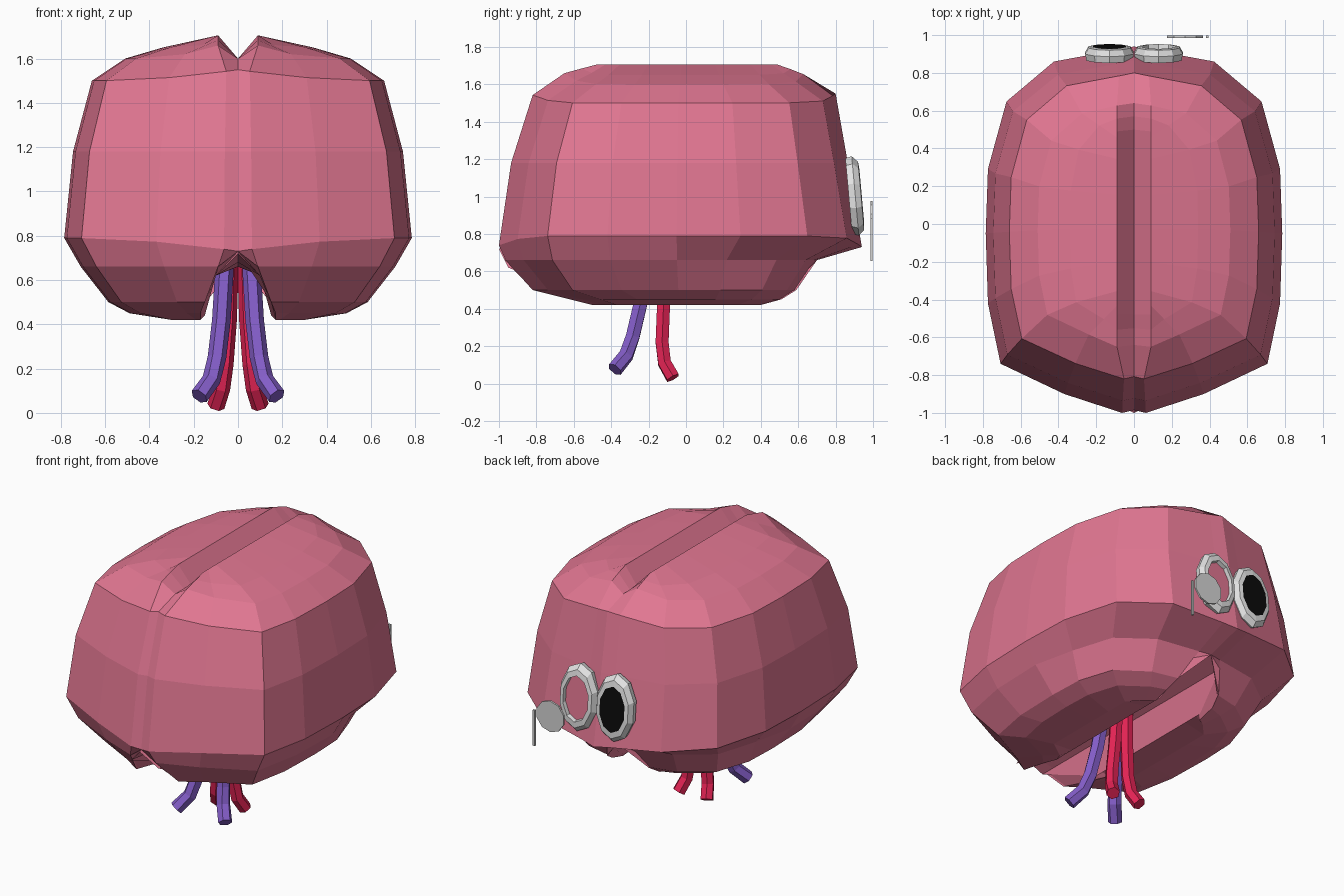
import bpy, bmesh, math
from mathutils import Vector, Matrix

if "Cube" in bpy.data.objects:
    bpy.data.objects.remove(bpy.data.objects["Cube"])


def material(name, rgb):
    m = bpy.data.materials.new(name)
    m.diffuse_color = (*rgb, 1)
    m.use_nodes = True
    m.node_tree.nodes["Principled BSDF"].inputs["Base Color"].default_value = m.diffuse_color
    return m


PINK = material("pink", (0.75, 0.182, 0.285))
PURPLE = material("purple", (0.23, 0.11, 0.58))
RED = material("red", (0.77, 0.017, 0.09))
LIGHT = material("light grey", (0.76, 0.76, 0.76))
GREY = material("mid grey", (0.66, 0.66, 0.66))
BLACK = material("black", (0.003, 0.003, 0.003))


def finish(name, bm, mats):
    bmesh.ops.recalc_face_normals(bm, faces=bm.faces)
    me = bpy.data.meshes.new(name)
    bm.to_mesh(me)
    bm.free()
    for m in mats:
        me.materials.append(m)
    ob = bpy.data.objects.new(name, me)
    bpy.context.collection.objects.link(ob)
    return ob


# Half outline of the body seen from above, front to back
PLAN = [(0, -.985), (.08, -1), (.47, -.90), (.90, -.74), (.985, -.42), (1, -.05),
        (.985, .31), (.86, .69), (.54, .915), (.12, .98), (0, 1)]

# Rows: z, half width, front, back, lift towards the middle, least x, greatest x
ROWS = [
    (1.60, .50, .48, .50, 0, 0, 0),            # bottom of top groove
    (1.705, .50, .48, .50, 0, .09, .09),       # groove lips
    (1.65, .34, .56, .57, .04, .09, 1),
    (1.60, .51, .65, .64, .07, .09, 1),
    (1.50, .66, .82, .80, .05, 0, 1),
    (1.18, .745, .935, .865, 0, 0, 1),
    (.79, .785, 1.0, .94, -.06, 0, 1),         # widest row
    (.66, .71, .965, .70, 0, .09, 1),
    (.50, .585, .82, .59, 0, .15, 1),
    (.45, .49, .62, .51, 0, .17, 1),
    (.42, .40, .50, .40, 0, .17, .30),
    (.44, .40, .52, .42, 0, .15, .15),         # channel wall
    (.62, .40, .95, .66, 0, .10, .10),
    (.66, .40, 1.0, .70, .07, 0, 0),           # channel ceiling
]

# Body: half skin, mirrored across the middle
bm = bmesh.new()
grid = []
for k, (z, w, f, b, lift, lo, hi) in enumerate(ROWS):
    row = []
    for i, (u, v) in enumerate(PLAN):
        end = i in (0, len(PLAN) - 1)
        x = min(max(u * w, lo if u < .5 else 0), hi)
        y = v * (f if v < 0 else b)
        h = z + lift * (1 - u) ** 2
        if k < 4 and end:                      # groove runs out at both ends
            x, h = 0, 1.60
        if k == 7 and v > 0:                   # overhang above the lobes at the back
            x = u * w * .93
        if k == 13 and v > 0:
            h = z
        row.append(bm.verts.new((x, y, h)))
    grid.append(row)
for a, b in zip(grid, grid[1:]):
    for i in range(len(PLAN) - 1):
        bm.faces.new((a[i], a[i + 1], b[i + 1], b[i]))
dup = bmesh.ops.duplicate(bm, geom=bm.verts[:] + bm.edges[:] + bm.faces[:])["geom"]
for v in dup:
    if isinstance(v, bmesh.types.BMVert):
        v.co.x *= -1
bmesh.ops.remove_doubles(bm, verts=bm.verts, dist=.004)
bmesh.ops.holes_fill(bm, edges=[e for e in bm.edges if e.is_boundary], sides=0)
finish("body", bm, [PINK])


# Eyes: faceted oval rims lathed from a small profile, with a flat centre
def eye(name, cx, centre, profile):
    bm = bmesh.new()
    n = 10
    rings = []
    for r, d in profile:
        ring = []
        for k in range(n):
            t = math.tau * k / n
            z = .212 * r * math.cos(t)
            ring.append(bm.verts.new((cx + .135 * r * math.sin(t),
                                      .90 + d - .09 * z, 1.003 + z)))
        rings.append(ring)
    for a, b in zip(rings, rings[1:]):
        for k in range(n):
            j = (k + 1) % n
            bm.faces.new((a[k], a[j], b[j], b[k]))
    bm.faces.new(rings[-1]).material_index = 1
    bm.faces.new(rings[0])
    finish(name, bm, [LIGHT, centre])


RIM = [(.95, -.03), (1, .005), (.86, .036), (.68, .04)]
eye("left_eye", -.13, BLACK, RIM)
eye("right_eye", .13, PINK, RIM + [(.66, .015)])

# Monocle lens: thin upright disc
bm = bmesh.new()
bmesh.ops.create_cone(bm, cap_ends=True, segments=10, radius1=.1, radius2=.1, depth=.012,
                      matrix=Matrix.Translation((.27, .992, .875)) @ Matrix.Rotation(math.pi / 2, 4, 'X'))
finish("monocle_lens", bm, [GREY])

# Monocle chain: thin hanging strip beside the lens
bm = bmesh.new()
bmesh.ops.create_cube(bm, size=1, matrix=Matrix.Translation((.387, .992, .77))
                      @ Matrix.Diagonal((.014, .012, .23, 1)))
finish("monocle_chain", bm, [GREY])


# Stems: six-sided bent tubes hanging from the channel
def tube(name, pts, radius, mat):
    pts = [Vector(p) for p in pts]
    bm = bmesh.new()
    rings = []
    for i, p in enumerate(pts):
        d = (pts[min(i + 1, len(pts) - 1)] - pts[max(i - 1, 0)]).normalized()
        a = d.cross(Vector((0, 1, 0))).normalized()
        b = d.cross(a)
        rings.append([bm.verts.new(p + radius * (a * math.cos(k * math.tau / 6)
                                                 + b * math.sin(k * math.tau / 6)))
                      for k in range(6)])
    for a, b in zip(rings, rings[1:]):
        for k in range(6):
            j = (k + 1) % 6
            bm.faces.new((a[k], a[j], b[j], b[k]))
    bm.faces.new(rings[0])
    bm.faces.new(rings[-1])
    finish(name, bm, [mat])


for side, s in (("left", -1), ("right", 1)):
    tube(side + "_purple_stem", [(s * .06, -.20, .67), (s * .075, -.245, .42), (s * .095, -.285, .25),
                                 (s * .12, -.32, .15), (s * .175, -.38, .075)], .042, PURPLE)
    tube(side + "_red_stem", [(s * .037, -.11, .67), (s * .045, -.12, .42), (s * .06, -.128, .22),
                              (s * .075, -.115, .11), (s * .10, -.07, .03)], .04, RED)
